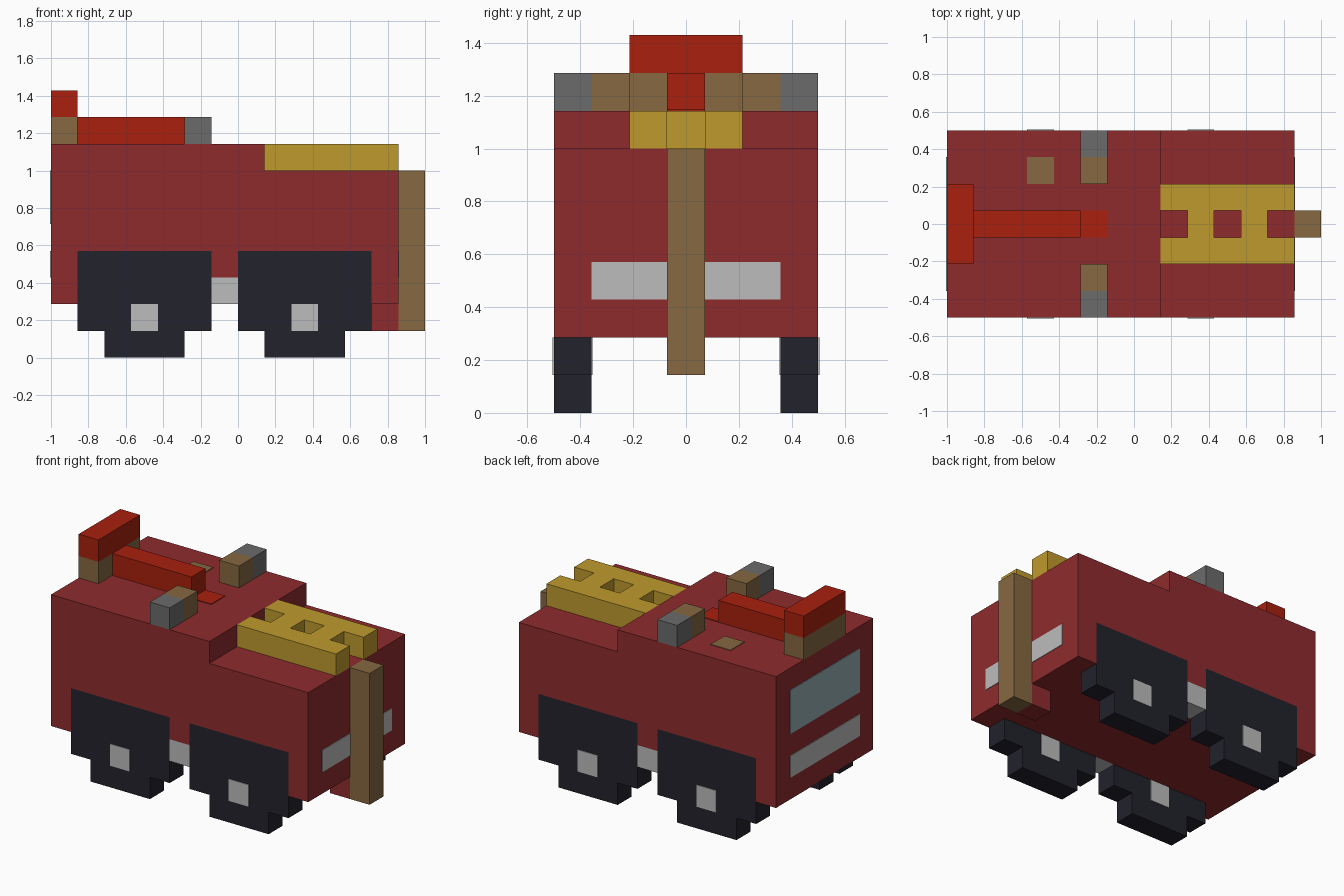
import bpy
import bmesh
from mathutils import Vector

cube = bpy.data.objects.get("Cube")
if cube:
    bpy.data.objects.remove(cube, do_unlink=True)

UNIT = 1 / 7                      # one block
ORIGIN = Vector((-1, -0.5, 0))
SKIN = 0.03                       # thickness of painted plates, in blocks


def material(name, rgb):
    lin = [((c / 255 + 0.055) / 1.055) ** 2.4 for c in rgb]
    m = bpy.data.materials.new(name)
    m.use_nodes = True
    m.diffuse_color = (*lin, 1)
    m.node_tree.nodes["Principled BSDF"].inputs["Base Color"].default_value = (*lin, 1)
    return m


RED = material("dark red paint", (143, 43, 45))
BRIGHT = material("bright red", (168, 32, 14))
YELLOW = material("ladder yellow", (191, 154, 46))
BROWN = material("brown", (134, 104, 65))
GREY = material("lamp grey", (107, 107, 107))
BLACK = material("tyre black", (34, 34, 44))
SILVER = material("silver", (188, 188, 188))
GLASS = material("window glass", (150, 174, 181))


def extrude(name, profile, y0, y1, mat):
    """Extrude an (x, z) outline in blocks from y0 to y1."""
    bm = bmesh.new()
    face = bm.faces.new([bm.verts.new((x, y0, z)) for x, z in profile])
    new = bmesh.ops.extrude_face_region(bm, geom=[face])["geom"]
    bmesh.ops.translate(bm, vec=(0, y1 - y0, 0),
                        verts=[v for v in new if isinstance(v, bmesh.types.BMVert)])
    bmesh.ops.recalc_face_normals(bm, faces=bm.faces)
    for v in bm.verts:
        v.co = v.co * UNIT + ORIGIN
    mesh = bpy.data.meshes.new(name)
    bm.to_mesh(mesh)
    bm.free()
    mesh.materials.append(mat)
    obj = bpy.data.objects.new(name, mesh)
    bpy.context.collection.objects.link(obj)
    return obj


def box(name, x, y, z, mat):
    outline = [(x[0], z[0]), (x[1], z[0]), (x[1], z[1]), (x[0], z[1])]
    return extrude(name, outline, y[0], y[1], mat)


# Body with a raised cab, cut away for the wheels and side tanks
body = extrude("body", [(0, 2), (13, 2), (13, 7), (8, 7), (8, 8), (0, 8)], 0, 7, RED)
WELLS = [(1, 1), (12, 1), (12, 4), (7, 4), (7, 3), (6, 3), (6, 4), (1, 4)]
for y0, y1 in ((-1, 1), (6, 8)):
    cutter = extrude("wheel_well_cutter", WELLS, y0, y1, RED)
    cutter.hide_render = True
    mod = body.modifiers.new("wheel wells", "BOOLEAN")
    mod.operation = "DIFFERENCE"
    mod.solver = "EXACT"
    mod.object = cutter
    bpy.context.view_layer.objects.active = body
    bpy.ops.object.modifier_apply(modifier=mod.name)
    bpy.data.objects.remove(cutter, do_unlink=True)

# Wheels, hubs, tanks and roof lamps on both sides
WHEEL = [(1, 0), (4, 0), (4, 1), (5, 1), (5, 4), (0, 4), (0, 1), (1, 1)]
for side, y in (("right", 0), ("left", 6)):
    for end, x in (("rear", 1), ("front", 7)):
        extrude(f"{end}_{side}_wheel", [(x + px, pz) for px, pz in WHEEL], y, y + 1, BLACK)
        box(f"{end}_{side}_hub", (x + 2, x + 3), (y - SKIN, y + 1 + SKIN), (1, 2), SILVER)
    box(f"{side}_tank", (6, 7), (y, y + 1), (2, 3), SILVER)
    box(f"{side}_lamp", (5, 6), (y, y + 1), (8, 9), GREY)
    inner = 1 if side == "right" else 5
    box(f"{side}_lamp_base", (5, 6), (inner, inner + 1), (8, 9), BROWN)

# Ladder lying on the low deck
for side, y in (("right", 2), ("left", 4)):
    box(f"{side}_ladder_rail", (8, 13), (y, y + 1), (7, 8), YELLOW)
for x in (9, 11):
    box("ladder_rung", (x, x + 1), (3, 4), (7, 8), YELLOW)

# Post on the nose and the bracket under it
box("nose_post", (13, 14), (3, 4), (1, 7), BROWN)
box("post_bracket", (12, 13), (3, 4), (1, 2), RED)

# Roof bar and crosspiece
box("roof_bar", (1, 5), (3, 4), (8, 9), BRIGHT)
box("crosspiece_support", (0, 1), (2, 5), (8, 9), BROWN)
box("crosspiece", (0, 1), (2, 5), (9, 10), BRIGHT)

# Painted panels
box("roof_red_patch", (5, 6), (3, 4), (8, 8 + SKIN), BRIGHT)
box("roof_brown_patch", (3, 4), (5, 6), (8, 8 + SKIN), BROWN)
box("front_bumper", (13, 13 + SKIN), (1, 6), (3, 4), SILVER)
box("rear_bumper", (-SKIN, 0), (1, 6), (3, 4), SILVER)
box("rear_window", (-SKIN, 0), (1, 6), (5, 7), GLASS)
